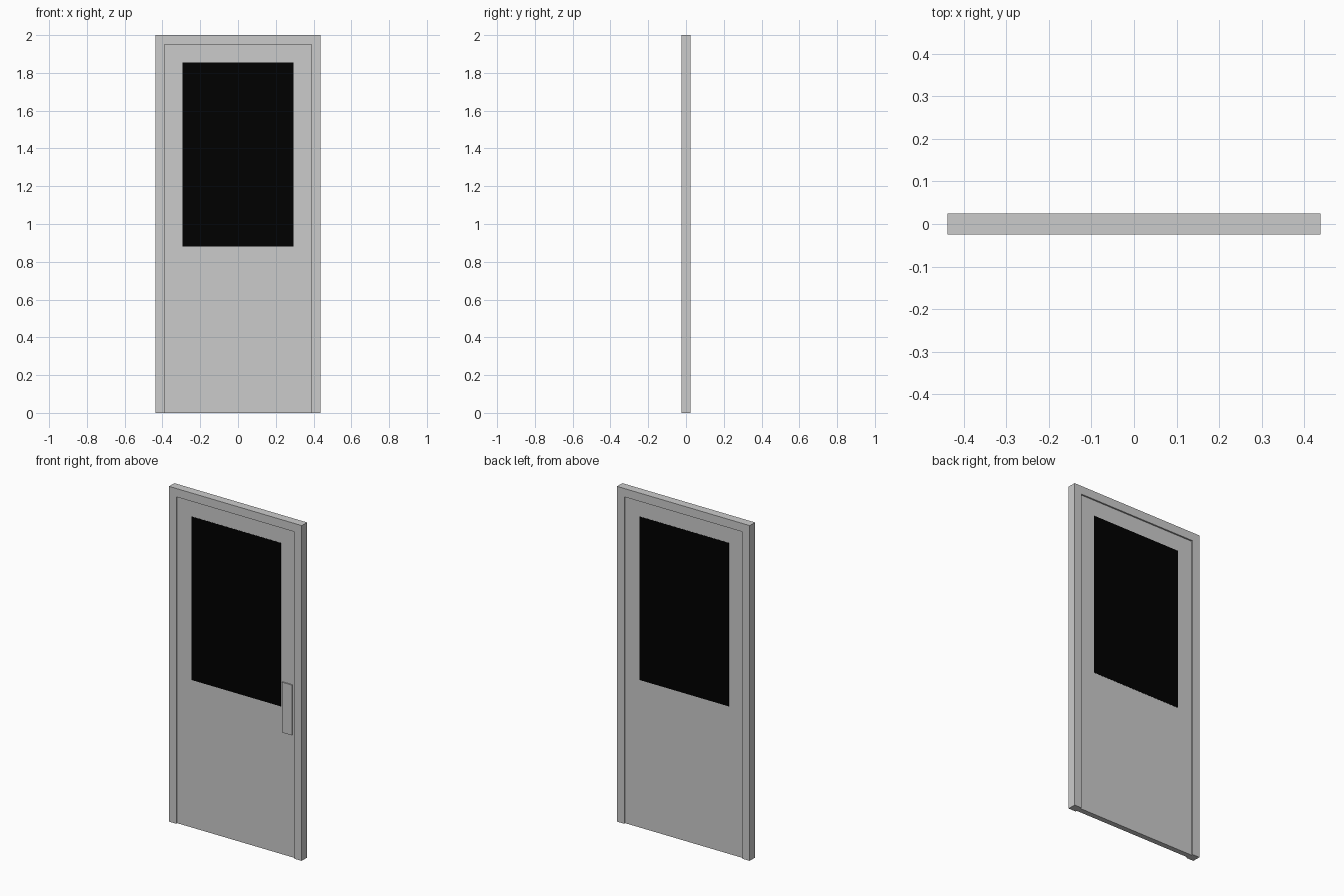
import bpy
import bmesh
from mathutils import Vector

if "Cube" in bpy.data.objects:
    bpy.data.objects.remove(bpy.data.objects["Cube"])

HW, H, HD = 0.438, 2.0, 0.025      # half width, height, half depth
RIM_X, RIM_Z = 0.39, 1.95          # inner edges of the raised rim
PANEL_Y = 0.016                    # half depth of the recessed leaf


def prism(name, outline, y0, y1, color=None):
    """Extrude an (x, z) outline from y0 to y1."""
    bm = bmesh.new()
    face = bm.faces.new([bm.verts.new((x, y0, z)) for x, z in outline])
    ext = bmesh.ops.extrude_face_region(bm, geom=[face])
    moved = [v for v in ext["geom"] if isinstance(v, bmesh.types.BMVert)]
    bmesh.ops.translate(bm, verts=moved, vec=Vector((0, y1 - y0, 0)))
    bmesh.ops.recalc_face_normals(bm, faces=bm.faces)
    mesh = bpy.data.meshes.new(name)
    bm.to_mesh(mesh)
    bm.free()
    obj = bpy.data.objects.new(name, mesh)
    bpy.context.collection.objects.link(obj)
    if color:
        mat = bpy.data.materials.new(name)
        mat.diffuse_color = color
        mat.use_nodes = True
        mat.node_tree.nodes["Principled BSDF"].inputs["Base Color"].default_value = mat.diffuse_color
        mesh.materials.append(mat)
    return obj


def rect(x0, x1, z0, z1):
    return [(x0, z0), (x1, z0), (x1, z1), (x0, z1)]


# Raised rim around the sides and top, open at the bottom
prism("door_frame", [(-HW, 0), (-RIM_X, 0), (-RIM_X, RIM_Z), (RIM_X, RIM_Z),
                     (RIM_X, 0), (HW, 0), (HW, H), (-HW, H)], -HD, HD)

# Recessed door leaf
prism("door_leaf", rect(-RIM_X, RIM_X, 0, RIM_Z), -PANEL_Y, PANEL_Y)

# Dark window pane, barely proud of the leaf on both faces
prism("window_pane", rect(-0.294, 0.294, 0.88, 1.855),
      -PANEL_Y - 0.001, PANEL_Y + 0.001, (0.0, 0.0, 0.0, 1))

# Push plate on the front
prism("push_plate", rect(0.305, 0.372, 0.73, 1.03), -PANEL_Y - 0.007, -PANEL_Y)
